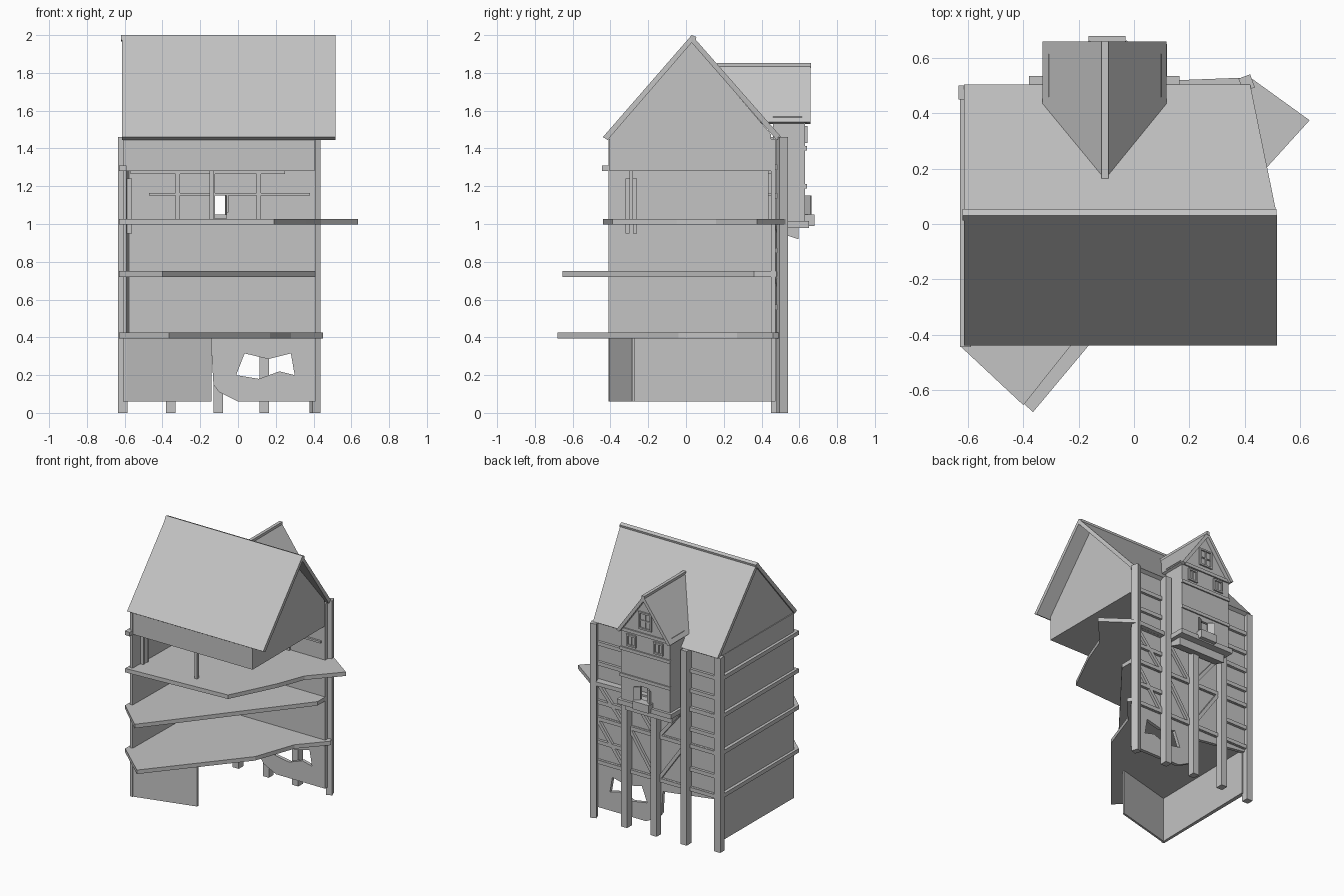
import bpy, bmesh, math
from mathutils import Matrix, Vector

old = bpy.data.objects.get("Cube")
if old:
    bpy.data.objects.remove(old)

grey = bpy.data.materials.new("plain_grey")
grey.use_nodes = True
grey.diffuse_color = (0.55, 0.55, 0.55, 1)
bsdf = grey.node_tree.nodes["Principled BSDF"]
bsdf.inputs["Base Color"].default_value = grey.diffuse_color
bsdf.inputs["Roughness"].default_value = 0.8


def add(name, mesh):
    mesh.name = name
    mesh.materials.clear()
    mesh.materials.append(grey)
    obj = bpy.data.objects.new(name, mesh)
    bpy.context.collection.objects.link(obj)
    return obj


def prism(name, loops, axis, a, b):
    """Extrude outline (first loop) with holes (other loops) along an axis from a to b."""
    curve = bpy.data.curves.new(name, 'CURVE')
    curve.dimensions = '2D'
    curve.fill_mode = 'BOTH'
    curve.extrude = (b - a) / 2
    for loop in loops:
        spline = curve.splines.new('POLY')
        spline.points.add(len(loop) - 1)
        for point, (u, v) in zip(spline.points, loop):
            point.co = (u, v, 0, 1)
        spline.use_cyclic_u = True
    tmp = bpy.data.objects.new(name, curve)
    bpy.context.collection.objects.link(tmp)
    graph = bpy.context.evaluated_depsgraph_get()
    mesh = bpy.data.meshes.new_from_object(tmp.evaluated_get(graph))
    bpy.data.objects.remove(tmp)
    bpy.data.curves.remove(curve)
    bm = bmesh.new()
    bm.from_mesh(mesh)
    for vert in bm.verts:
        u, v, w = vert.co
        w += (a + b) / 2
        vert.co = {'x': (w, u, v), 'y': (u, w, v), 'z': (u, v, w)}[axis]
    bmesh.ops.remove_doubles(bm, verts=bm.verts, dist=1e-5)
    bmesh.ops.recalc_face_normals(bm, faces=bm.faces)
    for face in bm.faces:
        face.smooth = False
    bm.to_mesh(mesh)
    bm.free()
    return add(name, mesh)


def box(name, x, y, z, turn=0):
    """Box from three (low, high) ranges, optionally turned about the vertical."""
    size = Vector((x[1] - x[0], y[1] - y[0], z[1] - z[0]))
    mid = Vector((sum(x) / 2, sum(y) / 2, sum(z) / 2))
    bm = bmesh.new()
    place = Matrix.Translation(mid) @ Matrix.Rotation(math.radians(turn), 4, 'Z')
    bmesh.ops.create_cube(bm, size=1, matrix=place @ Matrix.Diagonal((*size, 1)))
    mesh = bpy.data.meshes.new(name)
    bm.to_mesh(mesh)
    bm.free()
    return add(name, mesh)


def brace(name, p, q, y, width=0.025):
    """Flat timber in the rear wall plane between two (x, z) points."""
    p, q = Vector(p), Vector(q)
    side = (q - p).orthogonal().normalized() * width / 2
    return prism(name, [[p + side, q + side, q - side, p - side]], 'y', *y)


def rect(x0, x1, z0, z1):
    return [(x0, z0), (x1, z0), (x1, z1), (x0, z1)]


# Cut-away floors
floors = {
    "lower_floor": (0.395, [(-0.365, -0.68), (0.17, -0.04), (0.28, 0.27), (0.45, 0.46), (0.43, 0.49)]),
    "middle_floor": (0.72, [(-0.4, -0.655), (0.41, 0.36), (0.41, 0.48)]),
    "upper_floor": (0.997, [(0.19, -0.39), (0.36, -0.05), (0.44, 0.16), (0.635, 0.375), (0.42, 0.53)]),
}
for name, (z, edge) in floors.items():
    prism(name, [[(-0.63, 0.49), (-0.63, -0.44)] + edge], 'z', z, z + 0.03)
box("eaves_side_beam", (-0.63, -0.59), (-0.445, 0.49), (1.28, 1.31))

# Walls
prism("side_wall", [[(-0.61, -0.41), (-0.59, -0.41), (-0.575, 0.46), (-0.605, 0.46)]], 'z', 0.06, 1.45)
prism("ground_front_wall", [[(-0.61, -0.41), (-0.14, -0.285), (-0.14, -0.27), (-0.61, -0.395)]], 'z', 0.06, 0.4)
broken_wall = [(-0.59, 1.45), (-0.59, 0.38), (-0.14, 0.32), (-0.13, 0.15), (-0.1, 0.11),
               (0, 0.06), (0.41, 0.06), (0.41, 1.45)]
broken_hole = [(-0.01, 0.2), (0.035, 0.315), (0.16, 0.285), (0.28, 0.315),
               (0.3, 0.2), (0.22, 0.22), (0.11, 0.18)]
window_hole = rect(-0.13, -0.06, 1.03, 1.15)
prism("rear_wall", [broken_wall, broken_hole, window_hole], 'y', 0.45, 0.475)

# Attic and main roof
prism("attic", [[(-0.405, 1.28), (-0.405, 1.46), (0.03, 1.965), (0.45, 1.475), (0.45, 1.28)]], 'x', -0.603, 0.405)
roof = prism("main_roof", [[(-0.44, 1.46), (0.03, 2), (0.505, 1.46), (0.48, 1.445), (0.03, 1.96), (-0.415, 1.445)]],
             'x', -0.615, 0.517)
for vert in roof.data.vertices:
    if vert.co.y > 0.2 and vert.co.x > 0:
        vert.co.x = 0.42
prism("ridge_cap", [[(0.012, 1.975), (0.03, 2), (0.055, 1.99), (0.05, 1.965)]], 'x', -0.62, 0.515)

# Rear posts
for x, top in ((-0.355, 1.46), (-0.105, 0.98), (0.14, 1.46)):
    box("rear_post", (x - 0.025, x + 0.025), (0.48, 0.535), (0, top))
box("corner_post_right", (-0.635, -0.585), (0.45, 0.5), (0, 1.46))
box("corner_post_left", (0.385, 0.43), (0.485, 0.535), (0, 1.46), 20)

# Rear half-timbering
outer = (0.47, 0.495)
for z in (0.41, 0.56, 0.735, 0.86, 1.01, 1.15, 1.3):
    box("rear_rail_left", (0.15, 0.4), outer, (z - 0.014, z + 0.014))
    box("rear_rail_right", (-0.6, -0.35), outer, (z - 0.014, z + 0.014))
for z in (0.41, 0.735):
    box("rear_rail_middle", (-0.36, 0.15), outer, (z - 0.014, z + 0.014))
for z0, z1 in ((0.42, 0.72), (0.74, 1.0)):
    brace("rear_brace", (0.39, z1), (0.17, z0), outer)
    brace("rear_brace", (-0.12, z0), (-0.33, z1), outer)
    brace("rear_brace", (-0.08, z0), (0.12, z1), outer)

# Upper room timbers
inner = (0.435, 0.452)
for x in (-0.32, -0.135, 0.11):
    box("inner_stud", (x - 0.012, x + 0.012), inner, (1.02, 1.28))
box("inner_rail", (-0.47, 0.38), inner, (1.15, 1.165))
box("inner_top_rail", (-0.57, 0.25), inner, (1.265, 1.28))
box("inner_window_jamb", (-0.06, -0.05), inner, (1.06, 1.15))
for y in (-0.31, -0.27):
    box("side_stud", (-0.59, -0.562), (y - 0.01, y + 0.01), (0.95, 1.24))
box("upper_room_post", (-0.15, -0.13), (-0.3, -0.28), (1.02, 1.28))

# Rear bay and its gable
middle = -0.105
bay = [(-0.31, 0.98), (0.1, 0.98), (0.1, 1.55), (middle, 1.82), (-0.31, 1.55)]
prism("bay_front", [bay, window_hole], 'y', 0.61, 0.63)
for name, x in (("bay_right_side", -0.31), ("bay_left_side", 0.085)):
    box(name, (x, x + 0.015), (0.46, 0.615), (0.98, 1.57))
prism("bay_roof", [[(-0.33, 1.54), (middle, 1.85), (0.117, 1.54), (0.095, 1.53), (middle, 1.81), (-0.308, 1.53)]],
      'y', 0.165, 0.66)
box("bay_ridge_cap", (middle - 0.012, middle + 0.012), (0.165, 0.662), (1.825, 1.852))
box("bay_floor", (-0.33, 0.12), (0.47, 0.65), (0.98, 1.015))
prism("bay_bracket", [[(0.5, 0.98), (0.5, 0.95), (0.595, 0.92), (0.595, 0.98)]], 'x', -0.3, 0.09)
for z in (1.2, 1.4, 1.545):
    box("bay_rail", (-0.315, 0.105), (0.625, 0.64), (z - 0.012, z + 0.012))

# Bay window box and shutters
box("window_box", (-0.165, -0.03), (0.62, 0.68), (0.99, 1.05))
for x, turn in ((-0.145, -35), (-0.045, 35)):
    box("shutter", (x - 0.025, x + 0.025), (0.643, 0.651), (1.05, 1.15), turn)


def framed_window(x, z, w, h):
    frame = (0.628, 0.642)
    t = 0.012
    prism("window_frame", [rect(x - w, x + w, z - h, z + h),
                           rect(x - w + t, x + w - t, z - h + t, z + h - t)], 'y', *frame)
    box("window_mullion", (x - 0.004, x + 0.004), (0.628, 0.637), (z - h, z + h))


for x in (-0.215, 0.01):
    framed_window(x, 1.475, 0.04, 0.045)
framed_window(middle, 1.65, 0.055, 0.065)
box("gable_window_bar", (middle - 0.05, middle + 0.05), (0.628, 0.637), (1.646, 1.654))
